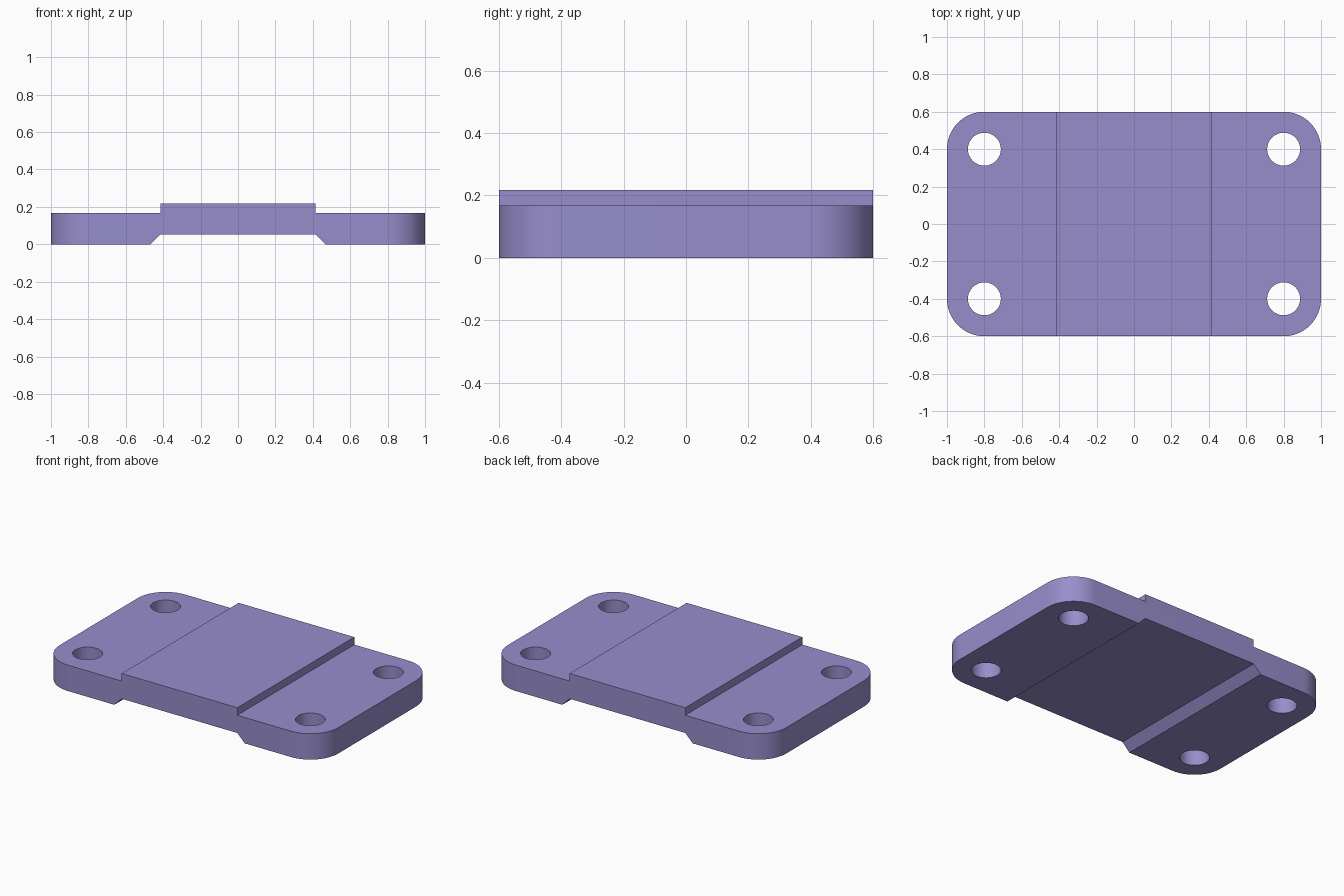
import bpy, bmesh, math
from mathutils import Matrix, Vector

cube = bpy.data.objects.get("Cube")
if cube:
    bpy.data.objects.remove(cube, do_unlink=True)

HALF_LENGTH, HALF_WIDTH = 1.0, 0.6
CORNER_RADIUS, HOLE_RADIUS = 0.2, 0.088

# Material
violet = bpy.data.materials.new("soft violet")
violet.use_nodes = True
violet.diffuse_color = (0.31, 0.27, 0.60, 1)
violet.node_tree.nodes["Principled BSDF"].inputs["Base Color"].default_value = violet.diffuse_color


def make_object(name, bm):
    mesh = bpy.data.meshes.new(name)
    bmesh.ops.recalc_face_normals(bm, faces=bm.faces)
    bm.to_mesh(mesh)
    bm.free()
    obj = bpy.data.objects.new(name, mesh)
    bpy.context.collection.objects.link(obj)
    return obj


# Plate: stepped profile with a chamfered channel underneath, mirrored in x
half_profile = [(0.415, 0.053), (0.468, 0), (HALF_LENGTH, 0),
                (HALF_LENGTH, 0.168), (0.415, 0.168), (0.415, 0.217)]
profile = half_profile + [(-x, z) for x, z in reversed(half_profile)]
bm = bmesh.new()
face = bm.faces.new([bm.verts.new((x, -HALF_WIDTH, z)) for x, z in profile])
extruded = bmesh.ops.extrude_face_region(bm, geom=[face])["geom"]
bmesh.ops.translate(bm, vec=Vector((0, 2 * HALF_WIDTH, 0)),
                    verts=[v for v in extruded if isinstance(v, bmesh.types.BMVert)])

# Rounded outer corners
corners = [e for e in bm.edges
           if all(abs(v.co.x) > HALF_LENGTH - 0.01 for v in e.verts)
           and abs(e.verts[0].co.z - e.verts[1].co.z) > 0.1]
bmesh.ops.bevel(bm, geom=corners, offset=CORNER_RADIUS, offset_type='OFFSET',
                segments=16, profile=0.5, affect='EDGES')
plate = make_object("mounting_plate", bm)
plate.data.materials.append(violet)

# Four bolt holes
bm = bmesh.new()
for x in (-0.8, 0.8):
    for y in (-0.4, 0.4):
        bmesh.ops.create_cone(bm, cap_ends=True, segments=48, radius1=HOLE_RADIUS,
                              radius2=HOLE_RADIUS, depth=1,
                              matrix=Matrix.Translation((x, y, 0.1)))
cutter = make_object("hole_cutter", bm)
cutter.data.materials.append(violet)
cutter.hide_render = True

holes = plate.modifiers.new("bolt_holes", 'BOOLEAN')
holes.operation = 'DIFFERENCE'
holes.solver = 'EXACT'
holes.object = cutter

# Apply the cut and smooth the round walls
bpy.ops.object.select_all(action='DESELECT')
plate.select_set(True)
bpy.context.view_layer.objects.active = plate
bpy.ops.object.modifier_apply(modifier=holes.name)
bpy.data.objects.remove(cutter, do_unlink=True)
bpy.ops.object.shade_smooth_by_angle(angle=math.radians(30))
